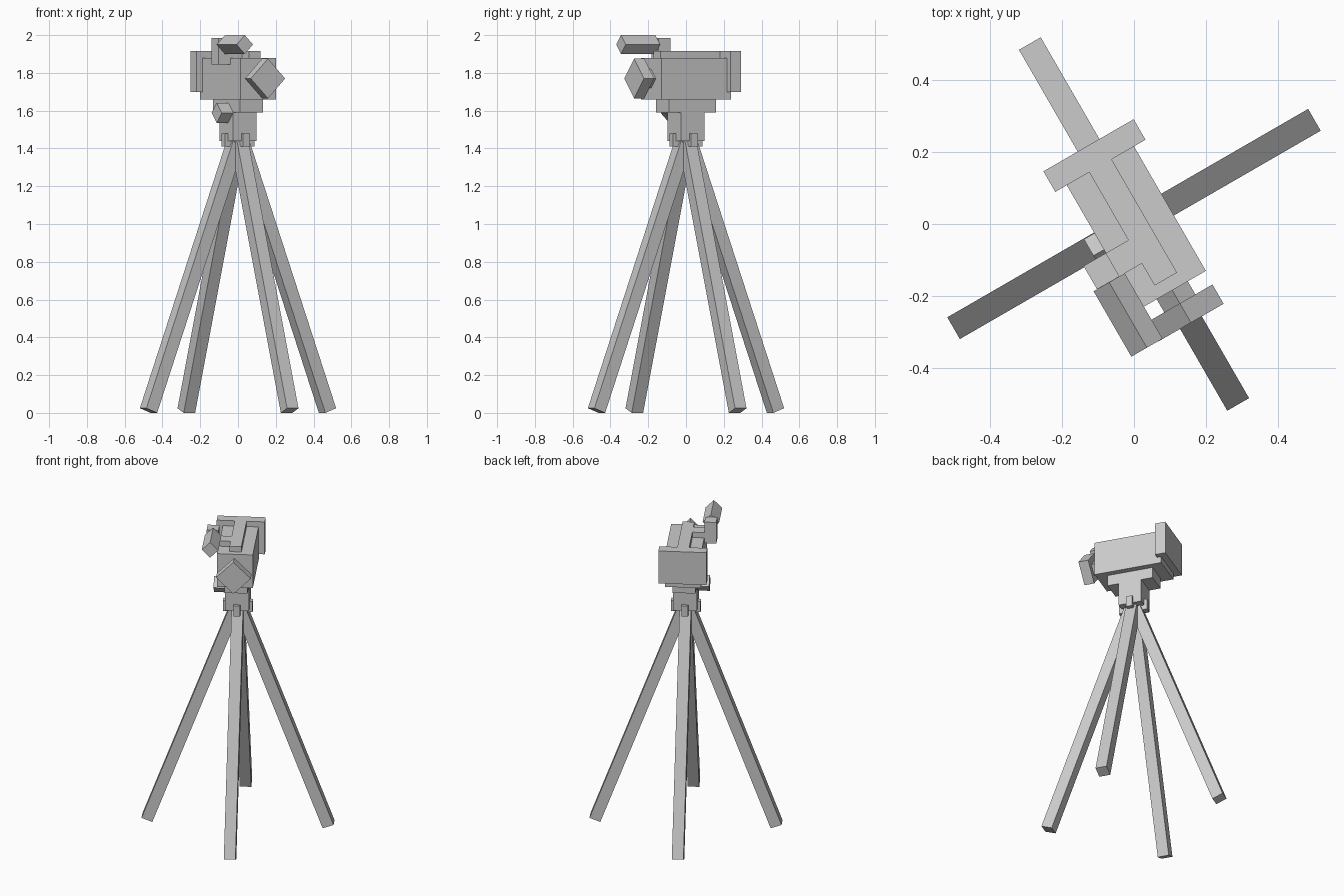
import bpy, math
from mathutils import Matrix, Vector

if "Cube" in bpy.data.objects:
    bpy.data.objects.remove(bpy.data.objects["Cube"])

TURN = Matrix.Rotation(math.radians(30), 4, 'Z')   # whole model is turned 30 degrees

grey = bpy.data.materials.new("plain grey")
grey.diffuse_color = (0.6, 0.6, 0.6, 1)
grey.use_nodes = True
grey.node_tree.nodes["Principled BSDF"].inputs["Base Color"].default_value = grey.diffuse_color


def block(name, size, matrix):
    """Box of a given size, placed by a matrix in the camera's own frame."""
    bpy.ops.mesh.primitive_cube_add(size=1)
    ob = bpy.context.object
    ob.name = ob.data.name = name
    ob.data.transform(TURN @ matrix @ Matrix.Diagonal((*size, 1)))
    ob.data.materials.append(grey)
    return ob


def box(name, x, y, z):
    """Upright box from its (min, max) ranges."""
    r = (x, y, z)
    return block(name, [b - a for a, b in r],
                 Matrix.Translation([(a + b) / 2 for a, b in r]))


def diamond(name, axis, centre, half, length):
    """Square bar along X or Y, standing on its edge."""
    side = half * math.sqrt(2)
    size = (length, side, side) if axis == 'X' else (side, length, side)
    return block(name, size, Matrix.Translation(centre)
                 @ Matrix.Rotation(math.radians(45), 4, axis))


# camera body and back
box("camera_body", (-.108, .108), (-.213, .213), (1.66, 1.88))
box("back_plate", (-.145, .145), (.187, .253), (1.70, 1.915))

# top rail and side arm carrying the viewfinder
box("top_rail", (-.036, .036), (-.177, .187), (1.88, 1.915))
box("viewfinder_arm", (-.108, -.036), (-.106, -.031), (1.88, 1.915))
box("viewfinder_mount", (-.18, -.108), (-.106, -.031), (1.845, 1.985))
diamond("viewfinder", 'Y', (-.141, -.211, 1.95), .05, .21)

# lens
diamond("lens_tube", 'Y', (0, -.234, 1.77), .05, .045)
diamond("lens_hood", 'Y', (0, -.286, 1.77), .105, .062)

# tripod head
box("mount_plate", (-.07, .07), (-.144, .144), (1.59, 1.66))
box("neck", (-.072, .072), (-.072, .072), (1.44, 1.59))
diamond("pan_knob", 'X', (-.106, -.02, 1.588), .053, .072)

# four splayed legs with their brackets
foot, top = Vector((.547, 0, .0125)), Vector((.018, 0, 1.425))
axis = top - foot
tilt = math.atan2(axis.x, axis.z)
for i in range(4):
    spin = Matrix.Rotation(i * math.pi / 2, 4, 'Z')
    block(f"leg_{i + 1}", (.07, .07, axis.length),
          spin @ Matrix.Translation((foot + top) / 2) @ Matrix.Rotation(tilt, 4, 'Y'))
    block(f"leg_bracket_{i + 1}", (.04, .04, .07),
          spin @ Matrix.Translation((.07, 0, 1.445)))
